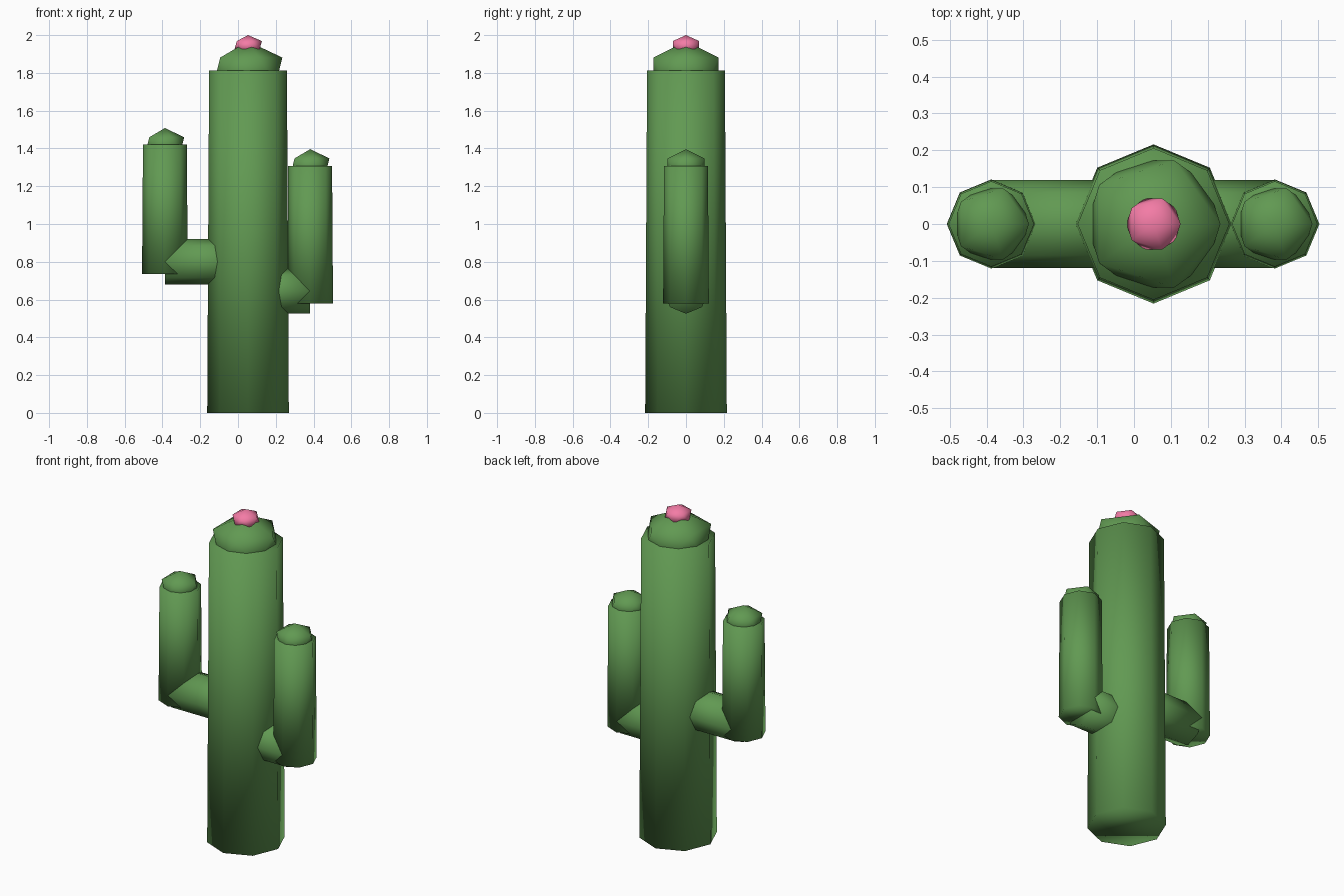
import bpy
import math

if "Cube" in bpy.data.objects:
    bpy.data.objects.remove(bpy.data.objects["Cube"])


def material(name, rgb):
    m = bpy.data.materials.new(name)
    m.diffuse_color = (*rgb, 1)
    m.use_nodes = True
    m.node_tree.nodes["Principled BSDF"].inputs["Base Color"].default_value = m.diffuse_color
    return m


green = material("cactus_green", (0.12, 0.32, 0.085))
pink = material("flower_pink", (0.9, 0.2, 0.38))


def finish(name, mat):
    ob = bpy.context.object
    ob.name = name
    ob.data.materials.append(mat)
    bpy.ops.object.shade_smooth()
    return ob


def column(name, x, z0, z1, r0, r1):
    """Upright, slightly tapered eight-sided stem."""
    bpy.ops.mesh.primitive_cone_add(vertices=8, radius1=r0, radius2=r1, depth=z1 - z0,
                                    location=(x, 0, (z0 + z1) / 2))
    return finish(name, green)


def connector(name, x0, x1, z, r):
    """Horizontal eight-sided stem along x."""
    bpy.ops.mesh.primitive_cylinder_add(vertices=8, radius=r, depth=abs(x1 - x0),
                                        location=((x0 + x1) / 2, 0, z),
                                        rotation=(0, math.pi / 2, 0))
    return finish(name, green)


def dome(name, x, z, r, rz, mat):
    """Squashed low-poly ball."""
    bpy.ops.mesh.primitive_ico_sphere_add(subdivisions=1, radius=1, location=(x, 0, z))
    bpy.context.object.scale = (r, r, rz)
    return finish(name, mat)


# Trunk with its rounded top and flower
TX = 0.053
column("trunk", TX, 0, 1.812, 0.216, 0.206)
dome("trunk_top", TX, 1.812, 0.203, 0.155, green)
dome("flower", TX, 1.943, 0.082, 0.057, pink)

# Arms: side, x, connector height, upright bottom, upright top
for side, x, cz, z0, z1 in (("left", -0.387, 0.80, 0.735, 1.42),
                            ("right", 0.382, 0.645, 0.578, 1.308)):
    connector(side + "_arm_connector", x, TX, cz, 0.12)
    column(side + "_arm", x, z0, z1, 0.121, 0.116)
    dome(side + "_arm_top", x, z1, 0.114, 0.088, green)
